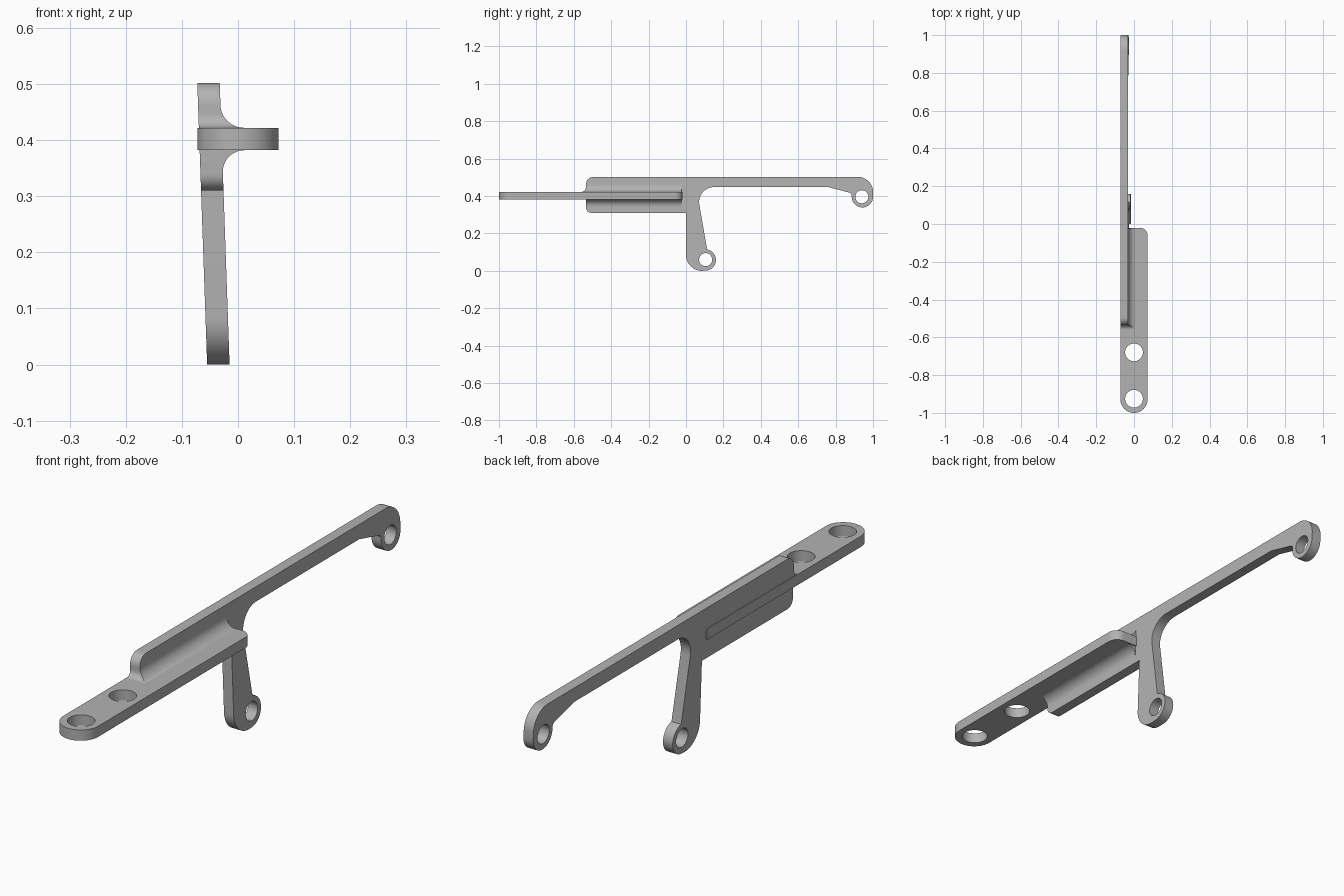
import bpy, bmesh, math
from mathutils import Vector

if "Cube" in bpy.data.objects:
    bpy.data.objects.remove(bpy.data.objects["Cube"], do_unlink=True)

grey = bpy.data.materials.new("plain grey")
grey.use_nodes = True
grey.diffuse_color = (0.45, 0.45, 0.45, 1)
grey.node_tree.nodes["Principled BSDF"].inputs["Base Color"].default_value = grey.diffuse_color

LEAN = 0.035  # sideways lean of the wall per unit of height


def arc(cx, cy, r, start, end, n=14):
    angles = [math.radians(start + (end - start) * i / n) for i in range(n + 1)]
    return [(cx + r * math.cos(a), cy + r * math.sin(a)) for a in angles]


def hole(cx, cy, r):
    return arc(cx, cy, r, 0, 360, 40)[:-1]


def mesh_from(obj):
    deps = bpy.context.evaluated_depsgraph_get()
    return bpy.data.meshes.new_from_object(obj.evaluated_get(deps))


def slab(name, outlines, thickness, place):
    """Extrude flat outlines (first is the rim, others are holes) and place each point."""
    curve = bpy.data.curves.new(name, 'CURVE')
    curve.dimensions = '2D'
    curve.fill_mode = 'BOTH'
    curve.extrude = thickness / 2
    for points in outlines:
        spline = curve.splines.new('POLY')
        spline.points.add(len(points) - 1)
        for p, (a, b) in zip(spline.points, points):
            p.co = (a, b, 0, 1)
        spline.use_cyclic_u = True
    temp = bpy.data.objects.new(name + " outline", curve)
    bpy.context.collection.objects.link(temp)
    mesh = mesh_from(temp)
    bpy.data.objects.remove(temp)
    bpy.data.curves.remove(curve)
    bm = bmesh.new()
    bm.from_mesh(mesh)
    bmesh.ops.remove_doubles(bm, verts=bm.verts, dist=1e-5)
    for v in bm.verts:
        v.co = Vector(place(*v.co))
    bmesh.ops.recalc_face_normals(bm, faces=bm.faces)
    bm.to_mesh(mesh)
    bm.free()
    mesh.materials.clear()
    mesh.materials.append(grey)
    obj = bpy.data.objects.new(name, mesh)
    bpy.context.collection.objects.link(obj)
    return obj


def finish(obj):
    bpy.ops.object.select_all(action='DESELECT')
    obj.select_set(True)
    bpy.context.view_layer.objects.active = obj
    bpy.ops.object.shade_smooth_by_angle(angle=math.radians(30))


# Flat mounting plate with two holes
plate_rim = (arc(0, -0.928, 0.072, 180, 360, 28)
             + arc(0.032, -0.06, 0.04, 0, 90) + [(-0.072, -0.02)])
plate = slab("mounting_plate",
             [plate_rim, hole(0, -0.68, 0.047), hole(0, -0.925, 0.047)],
             0.04, lambda a, b, c: (a, b, c + 0.402))
finish(plate)

# Upright wall with long arm and drop leg, each ending in an eye
wall_rim = (arc(-0.56, 0.447, 0.025, 270, 360)
            + arc(-0.495, 0.462, 0.04, 180, 90)
            + arc(0.92, 0.422, 0.08, 90, 0)
            + arc(0.943, 0.396, 0.057, 0, -180, 24)
            + [(0.885, 0.41), (0.875, 0.418), (0.76, 0.448)]
            + arc(0.15, 0.368, 0.08, 90, 189)
            + arc(0.103, 0.058, 0.057, 80, -90, 24)
            + arc(0.085, 0.085, 0.085, 270, 180)
            + [(0, 0.31)]
            + arc(-0.505, 0.34, 0.03, 270, 180)
            + [(-0.535, 0.39), (-0.56, 0.39)])


def lean_wall(a, b, c):
    return (c - 0.035 - LEAN * b, a, b)


wall = slab("arm_wall",
            [wall_rim, hole(0.94, 0.396, 0.035), hole(0.105, 0.06, 0.035)],
            0.04, lean_wall)
finish(wall)

# Concave fillets joining wall and plate, trimmed to the wall outline
fillet_rim = ([(-0.03, 0.462)] + arc(0.025, 0.462, 0.04, 180, 270)
              + arc(0.025, 0.342, 0.04, 90, 180) + [(-0.03, 0.342)])
fillet = slab("wall_fillet", [fillet_rim], 0.575,
              lambda a, b, c: (a - LEAN * b, -0.3125 - c, b))
trimmer = slab("fillet_trimmer", [wall_rim], 0.4, lean_wall)
trimmer.hide_render = True
trim = fillet.modifiers.new("trim", 'BOOLEAN')
trim.operation = 'INTERSECT'
trim.solver = 'EXACT'
trim.object = trimmer
trimmed = mesh_from(fillet)
fillet.modifiers.clear()
fillet.data = trimmed
bpy.data.objects.remove(trimmer)
finish(fillet)
